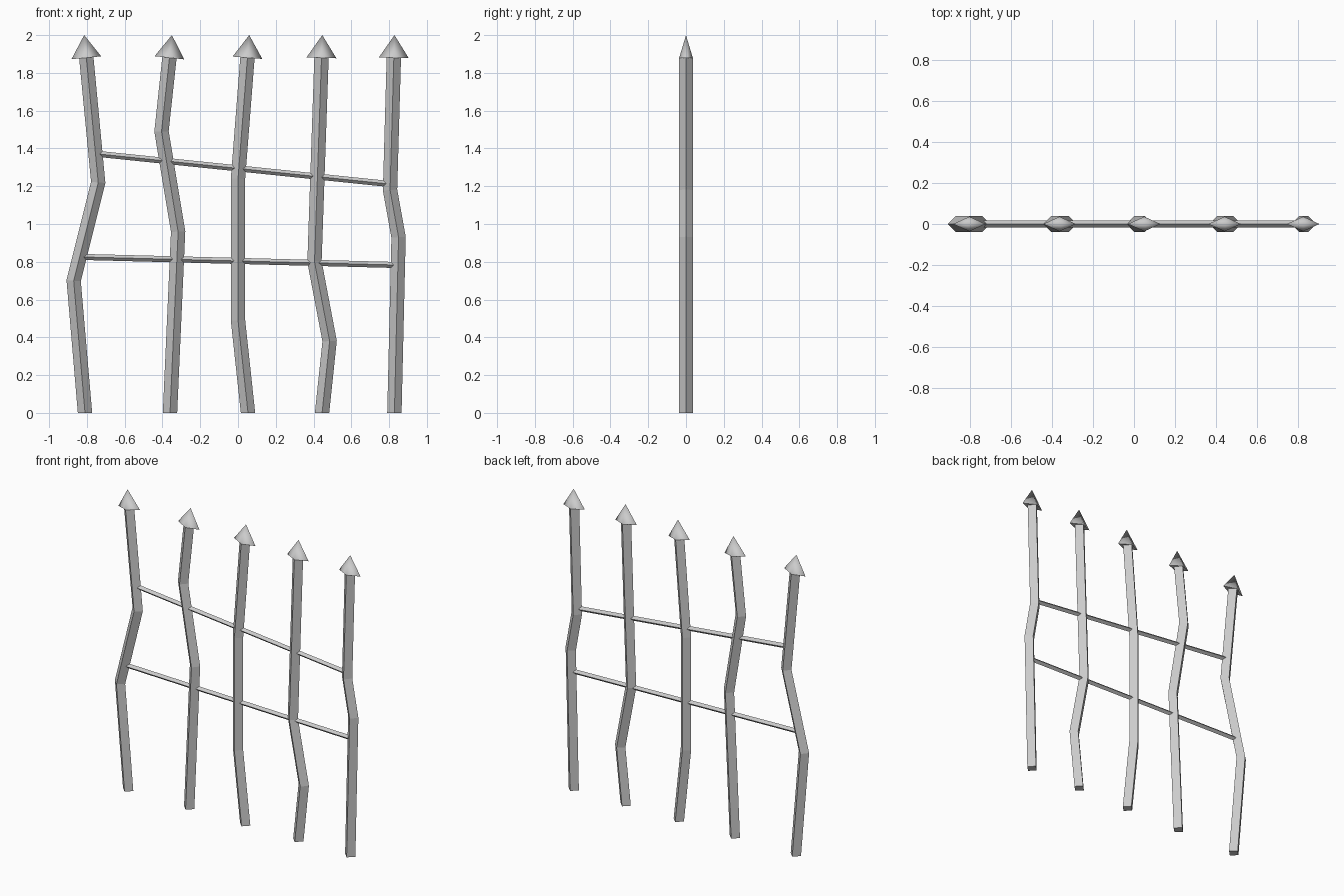
import bpy
import bmesh
from mathutils import Vector

if "Cube" in bpy.data.objects:
    bpy.data.objects.remove(bpy.data.objects["Cube"])

Y = Vector((0, 1, 0))


def make_object(name, bm):
    bmesh.ops.recalc_face_normals(bm, faces=bm.faces)
    me = bpy.data.meshes.new(name)
    bm.to_mesh(me)
    bm.free()
    ob = bpy.data.objects.new(name, me)
    bpy.context.collection.objects.link(ob)
    return ob


def ring(bm, centre, side, rx, ry):
    # diamond cross-section
    return [bm.verts.new(centre + o) for o in (side * rx, Y * ry, -side * rx, -Y * ry)]


def diamond_bar(name, points, r, flat_foot=False):
    # bar swept along a bent path in the xz plane, mitred at the bends
    pts = [Vector((x, 0, z)) for x, z in points]
    dirs = [(b - a).normalized() for a, b in zip(pts, pts[1:])]
    bm = bmesh.new()
    rings = []
    for i, p in enumerate(pts):
        d = (dirs[max(i - 1, 0)] + dirs[min(i, len(dirs) - 1)]).normalized()
        side = Y.cross(d)
        if flat_foot and i == 0:
            side = Vector((1, 0, 0))
        rings.append(ring(bm, p, side, r, r))
    for a, b in zip(rings, rings[1:]):
        for k in range(4):
            bm.faces.new((a[k], a[(k + 1) % 4], b[(k + 1) % 4], b[k]))
    bm.faces.new(rings[0])
    bm.faces.new(rings[-1])
    make_object(name, bm)
    return pts[-1], dirs[-1]


def spear_head(name, base, d):
    # flattened four-sided point, smooth flanks and flat underside
    bm = bmesh.new()
    b = ring(bm, base, Y.cross(d), 0.079, 0.036)
    tip = bm.verts.new(base + d * ((2.0 - base.z) / d.z))
    for k in range(4):
        bm.faces.new((b[k], b[(k + 1) % 4], tip)).smooth = True
    bm.faces.new(b)
    make_object(name, bm)


# crooked uprights
uprights = [
    [(-0.81, 0), (-0.87, 0.70), (-0.74, 1.22), (-0.803, 1.88)],
    [(-0.36, 0), (-0.317, 0.96), (-0.405, 1.49), (-0.363, 1.88)],
    [(0.053, 0), (0.0, 0.49), (0.0, 1.24), (0.05, 1.88)],
    [(0.445, 0), (0.485, 0.38), (0.405, 0.80), (0.442, 1.88)],
    [(0.828, 0), (0.85, 0.93), (0.805, 1.18), (0.825, 1.88)],
]
for i, path in enumerate(uprights, 1):
    top, d = diamond_bar(f"upright_{i}", path, 0.038, True)
    spear_head(f"spear_head_{i}", top, d)

# sloping cross rails
diamond_bar("upper_rail", [(-0.75, 1.372), (0.80, 1.212)], 0.016)
diamond_bar("lower_rail", [(-0.84, 0.826), (0.84, 0.783)], 0.016)
